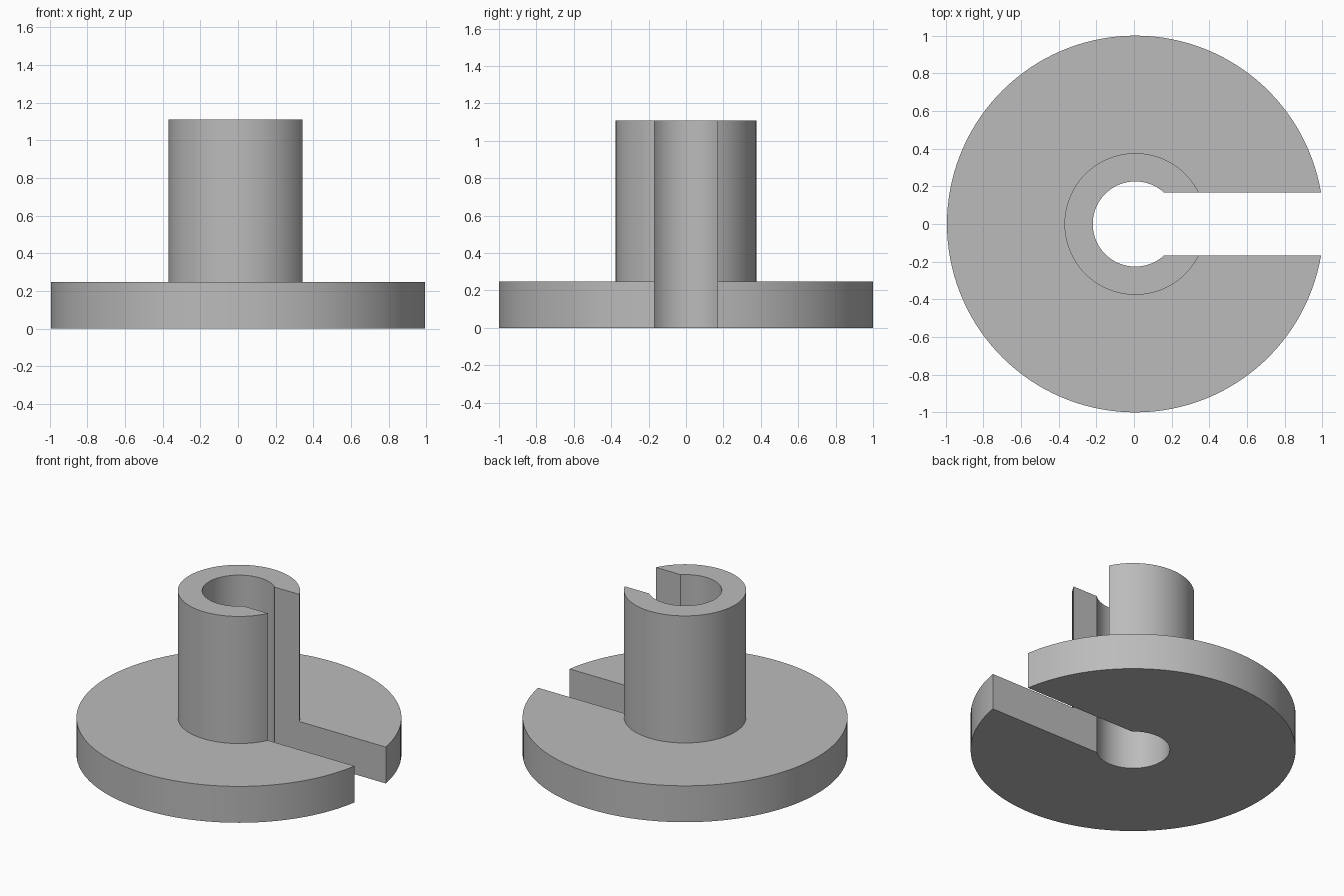
import bpy, bmesh
from math import asin, cos, sin, pi, radians

cube = bpy.data.objects.get("Cube")
if cube:
    bpy.data.objects.remove(cube, do_unlink=True)

FLANGE_R, HUB_R, BORE_R = 1.0, 0.376, 0.226
FLANGE_H, TOTAL_H = 0.247, 1.11
SLOT_HALF = 0.168
SHIFT_X = 0.007
STEPS = 128

# Plain grey material
grey = bpy.data.materials.new("plain grey")
grey.use_nodes = True
colour = (0.5, 0.5, 0.5, 1)
grey.diffuse_color = colour
grey.node_tree.nodes["Principled BSDF"].inputs["Base Color"].default_value = colour

# Flange and hub section, swept around the bore from one slot wall to the other
section = [(BORE_R, 0), (FLANGE_R, 0), (FLANGE_R, FLANGE_H),
           (HUB_R, FLANGE_H), (HUB_R, TOTAL_H), (BORE_R, TOTAL_H)]


def section_point(radius, z, t):
    # Each radius starts and stops where it meets the parallel slot walls
    start = asin(SLOT_HALF / radius)
    angle = start + t * (2 * pi - 2 * start)
    return (SHIFT_X + radius * cos(angle), radius * sin(angle), z)


bm = bmesh.new()
rings = [[bm.verts.new(section_point(r, z, i / STEPS)) for r, z in section]
         for i in range(STEPS + 1)]
count = len(section)
for a, b in zip(rings, rings[1:]):
    for j in range(count):
        k = (j + 1) % count
        bm.faces.new((a[j], a[k], b[k], b[j]))

# Flat slot walls
bm.faces.new(rings[0])
bm.faces.new(rings[-1])
bmesh.ops.recalc_face_normals(bm, faces=bm.faces)

mesh = bpy.data.meshes.new("slotted_flange_hub")
bm.to_mesh(mesh)
bm.free()
mesh.materials.append(grey)
hub = bpy.data.objects.new("slotted_flange_hub", mesh)
bpy.context.collection.objects.link(hub)

# Smooth the round walls and keep the rims sharp
bpy.ops.object.select_all(action="DESELECT")
hub.select_set(True)
bpy.context.view_layer.objects.active = hub
bpy.ops.object.shade_smooth_by_angle(angle=radians(30))
